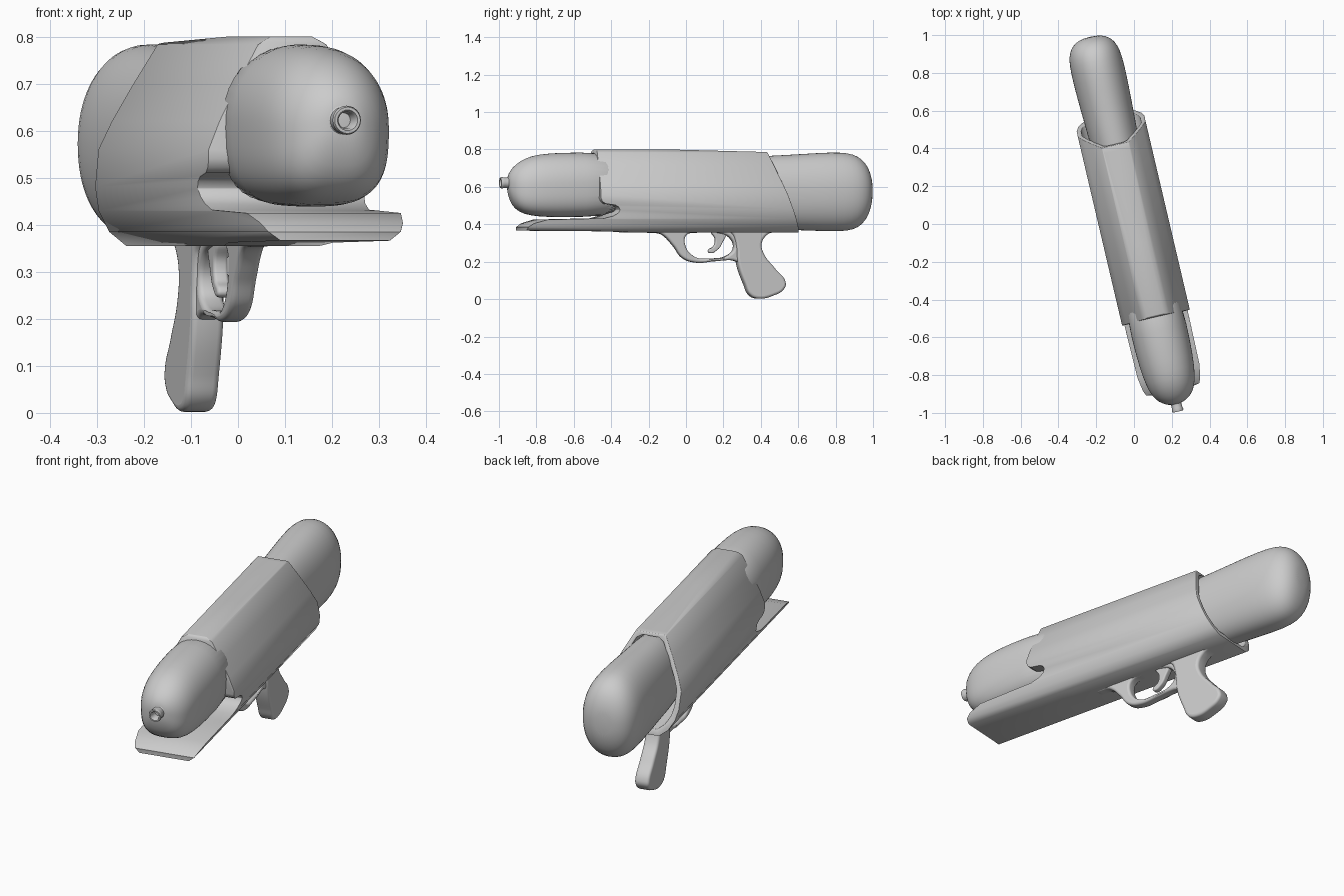
import bpy, bmesh, math
from mathutils import Matrix

if "Cube" in bpy.data.objects:
    bpy.data.objects.remove(bpy.data.objects["Cube"])

YAW = math.radians(13.2)
parts = []


def mesh_object(name, bm):
    bmesh.ops.recalc_face_normals(bm, faces=bm.faces)
    me = bpy.data.meshes.new(name)
    bm.to_mesh(me)
    bm.free()
    ob = bpy.data.objects.new(name, me)
    bpy.context.collection.objects.link(ob)
    return ob


def bridge(name, rings):
    """Skin a list of equally long point loops and cap both ends."""
    bm = bmesh.new()
    loops = [[bm.verts.new(p) for p in ring] for ring in rings]
    n = len(loops[0])
    for a, b in zip(loops, loops[1:]):
        for i in range(n):
            j = (i + 1) % n
            bm.faces.new((a[i], a[j], b[j], b[i]))
    bm.faces.new(loops[0])
    bm.faces.new(loops[-1])
    return mesh_object(name, bm)


def tank(name, stations, low_power):
    """Rounded bottle; each station is y, bottom z, top z, half width."""
    rings = []
    for y, lo, hi, w in stations:
        ring = []
        for i in range(40):
            a = math.tau * i / 40
            c, s = math.cos(a), math.sin(a)
            e = 2 / (2.1 if s > 0 else low_power)
            ring.append((math.copysign(abs(c) ** e, c) * w, y,
                         (lo + hi) / 2 + math.copysign(abs(s) ** e, s) * (hi - lo) / 2))
        rings.append(ring)
    ob = bridge(name, rings)
    ob.modifiers.new("smooth", 'SUBSURF').levels = 1
    return ob


def plate(name, outlines, half, bevel):
    """Rounded plate from smooth side-view outlines (extra outlines are holes)."""
    cu = bpy.data.curves.new(name, 'CURVE')
    cu.dimensions, cu.fill_mode = '2D', 'BOTH'
    cu.resolution_u, cu.bevel_resolution = 8, 3
    cu.extrude, cu.bevel_depth, cu.offset = half - bevel, bevel, -bevel
    for pts in outlines:
        sp = cu.splines.new('BEZIER')
        sp.bezier_points.add(len(pts) - 1)
        sp.use_cyclic_u = True
        for bp, (y, z) in zip(sp.bezier_points, pts):
            bp.co = (y / math.cos(YAW), z, 0)
            bp.handle_left_type = bp.handle_right_type = 'AUTO'
    ob = bpy.data.objects.new(name, cu)
    bpy.context.collection.objects.link(ob)
    ob.rotation_euler = (math.pi / 2, 0, math.pi / 2)
    return ob


def boolean(ob, cutter, op):
    m = ob.modifiers.new(op, 'BOOLEAN')
    m.object, m.operation, m.solver = cutter, op, 'EXACT'
    cutter.hide_render = True


# Main housing: faceted section trimmed to its side outline
half = [(.045, .80), (.075, .783), (.12, .70), (.16, .62), (.184, .56),
        (.184, .48), (.172, .43), (.145, .385), (.105, .355)]
section = half + [(-x, z) for x, z in reversed(half)]


def prism(name, y0, y1, k):
    return bridge(name, [[(x * k, y, .575 + (z - .575) * k) for x, z in section]
                         for y in (y0, y1)])


outline = [(-.49, .81), (-.505, .79), (-.51, .54), (-.502, .522), (-.485, .51),
           (-.43, .502), (-.412, .492), (-.405, .477), (-.414, .46), (-.44, .445),
           (-.49, .432), (-.80, .425), (-.87, .405), (-.90, .385), (-.905, .366),
           (-.40, .362), (-.25, .35), (.597, .35), (.43, .785), (.40, .787)]
housing = prism("housing", -1.0, .8, 1)
trim = bridge("housing_trim", [[(x, y, z) for y, z in outline] for x in (-.3, .3)])
cavity = prism("rear_cavity", .2, .9, .87)
boolean(housing, trim, 'INTERSECT')
boolean(housing, cavity, 'DIFFERENCE')
bev = housing.modifiers.new("soft_edges", 'BEVEL')
bev.width, bev.segments, bev.limit_method = .01, 2, 'ANGLE'
bev.angle_limit = math.radians(50)
parts.append(housing)

# Rear and front water tanks
parts.append(tank("rear_tank", [
    (.22, .375, .758, .124), (.45, .373, .765, .128), (.65, .367, .777, .138),
    (.80, .361, .786, .143), (.89, .364, .782, .141), (.94, .38, .765, .132),
    (.98, .415, .733, .112), (1.005, .47, .685, .08), (1.018, .53, .63, .04)], 2.2))
parts.append(tank("front_tank", [
    (-.32, .445, .782, .147), (-.60, .438, .785, .151), (-.75, .437, .781, .145),
    (-.85, .445, .767, .133), (-.91, .463, .738, .115), (-.95, .50, .705, .086),
    (-.97, .55, .675, .052), (-.978, .59, .65, .03)], 2.9))

# Nozzle with a hollow tip
nozzle = bridge("nozzle", [
    [(r * math.cos(math.tau * i / 24), y, .622 + r * math.sin(math.tau * i / 24))
     for i in range(24)]
    for y, r in [(-.94, .055), (-.968, .04), (-.978, .028), (-1.0, .028), (-1.012, .031),
                 (-1.02, .028), (-1.02, .022), (-1.012, .018), (-.975, .016)]])
parts.append(nozzle)

# Trigger guard, grip and trigger
parts.append(plate("trigger_guard", [
    [(-.22, .375), (-.13, .345), (-.07, .285), (-.02, .22), (.05, .195), (.15, .202),
     (.24, .208), (.30, .20), (.31, .27), (.31, .375), (.05, .385)],
    [(-.01, .30), (.0, .342), (.06, .355), (.17, .353), (.235, .325), (.252, .27),
     (.215, .232), (.13, .218), (.04, .228)]], .026, .012))
parts.append(plate("grip", [
    [(.225, .375), (.25, .335), (.265, .27), (.27, .20), (.31, .08), (.34, .02),
     (.38, .003), (.46, .018), (.52, .055), (.528, .088), (.47, .165), (.41, .245),
     (.40, .30), (.43, .345), (.48, .375)]], .036, .014))
parts.append(plate("trigger", [
    [(.135, .37), (.21, .37), (.192, .30), (.165, .262), (.125, .247), (.118, .258),
     (.148, .285), (.155, .32)]], .016, .007))

# Bake modifiers and curves, remove cutters, then turn the whole toy
for ob in parts:
    bpy.ops.object.select_all(action='DESELECT')
    ob.select_set(True)
    bpy.context.view_layer.objects.active = ob
    bpy.ops.object.convert(target='MESH')
    bpy.ops.object.shade_smooth_by_angle(angle=math.radians(40))
for cutter in (trim, cavity):
    bpy.data.objects.remove(cutter)
bpy.context.view_layer.update()
for ob in parts:
    ob.matrix_world = Matrix.Rotation(YAW, 4, 'Z') @ ob.matrix_world
